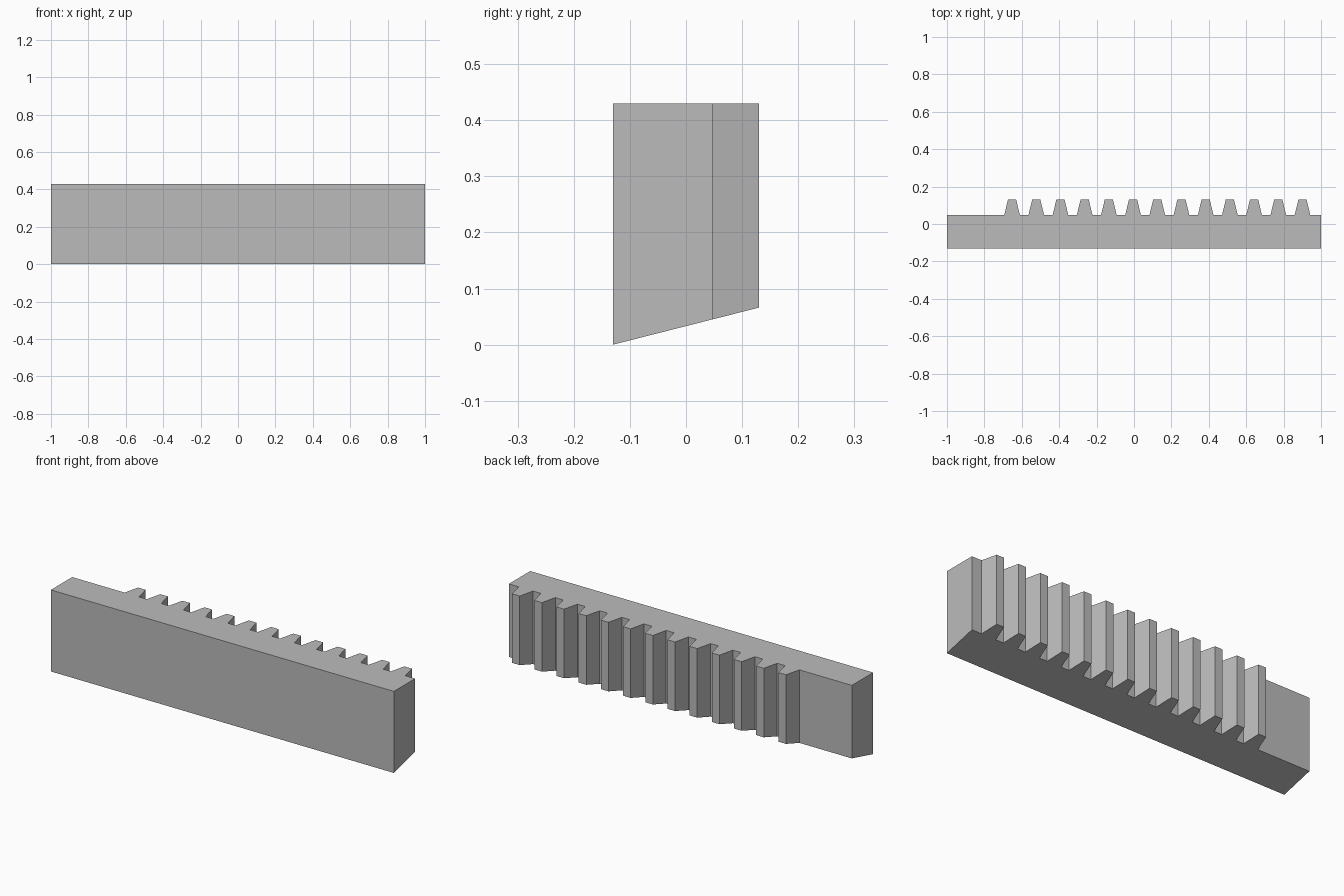
import bpy
import bmesh

cube = bpy.data.objects.get("Cube")
if cube:
    bpy.data.objects.remove(cube, do_unlink=True)

# Plain grey metal
grey = bpy.data.materials.new("grey")
grey.use_nodes = True
colour = (0.5, 0.5, 0.5, 1)
grey.diffuse_color = colour
grey.node_tree.nodes["Principled BSDF"].inputs["Base Color"].default_value = colour

FRONT, ROOT, TIP, TOP = -0.13, 0.047, 0.13, 0.43
TEETH, FIRST, PITCH = 13, -0.652, 0.1294
HALF_ROOT, HALF_TIP = 0.042, 0.022

# Rack outline seen from above: straight bar with tapered teeth at the back
outline = [(-1, ROOT), (-1, FRONT), (1, FRONT), (1, ROOT)]
for i in reversed(range(TEETH)):
    x = FIRST + i * PITCH
    outline += [(x + HALF_ROOT, ROOT), (x + HALF_TIP, TIP),
                (x - HALF_TIP, TIP), (x - HALF_ROOT, ROOT)]


def underside(y):
    """Height of the sloping underside, rising towards the teeth."""
    return (y - FRONT) / (TIP - FRONT) * 0.066


# Extrude the outline from the sloping underside to the flat top
bm = bmesh.new()
bottom = [bm.verts.new((x, y, underside(y))) for x, y in outline]
top = [bm.verts.new((x, y, TOP)) for x, y in outline]
bm.faces.new(top)
bm.faces.new(bottom[::-1])
for i in range(len(outline)):
    j = (i + 1) % len(outline)
    bm.faces.new((bottom[i], bottom[j], top[j], top[i]))
bmesh.ops.recalc_face_normals(bm, faces=bm.faces)

mesh = bpy.data.meshes.new("gear_rack")
bm.to_mesh(mesh)
bm.free()
mesh.materials.append(grey)
rack = bpy.data.objects.new("gear_rack", mesh)
bpy.context.collection.objects.link(rack)
